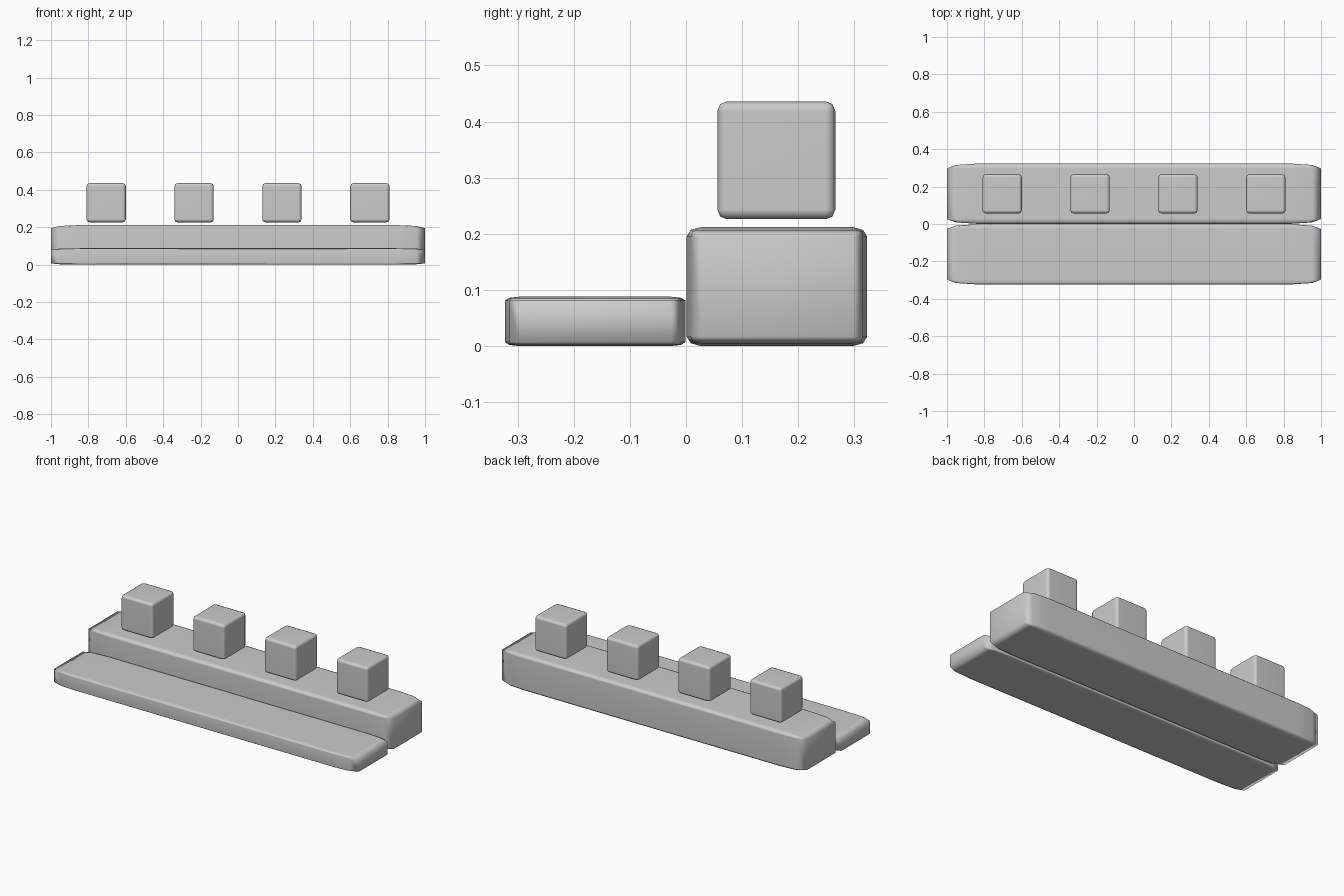
import bpy
import bmesh
from mathutils import Vector

if "Cube" in bpy.data.objects:
    bpy.data.objects.remove(bpy.data.objects["Cube"], do_unlink=True)

grey = bpy.data.materials.new("plain_grey")
grey.use_nodes = True
colour = (0.6, 0.6, 0.6, 1.0)
grey.diffuse_color = colour
grey.node_tree.nodes["Principled BSDF"].inputs["Base Color"].default_value = colour


def rounded_block(name, low, high):
    """Unit cube with rounded edges, stretched to fill the given bounds."""
    low, high = Vector(low), Vector(high)
    bm = bmesh.new()
    bmesh.ops.create_cube(bm, size=1.0)
    bmesh.ops.bevel(bm, geom=bm.edges[:], offset=0.08, segments=2,
                    profile=0.5, affect='EDGES')
    bmesh.ops.scale(bm, vec=high - low, verts=bm.verts)
    bmesh.ops.translate(bm, vec=(low + high) / 2, verts=bm.verts)
    for face in bm.faces:
        face.smooth = True
    mesh = bpy.data.meshes.new(name)
    bm.to_mesh(mesh)
    bm.free()
    mesh.materials.append(grey)
    obj = bpy.data.objects.new(name, mesh)
    bpy.context.collection.objects.link(obj)
    # Keep the large faces flat while the narrow bevels blend
    obj.modifiers.new("flat_faces", 'WEIGHTED_NORMAL')
    return obj


# Two long steps
rounded_block("lower_step", (-1, -0.323, 0), (1, -0.001, 0.088))
rounded_block("upper_step", (-1, 0.001, 0), (1, 0.323, 0.212))

# Row of cubes hovering just above the upper step
half = 0.105
for i in range(4):
    x = -0.705 + 0.47 * i
    rounded_block(f"floating_cube_{i + 1}",
                  (x - half, 0.161 - half, 0.226), (x + half, 0.161 + half, 0.436))
